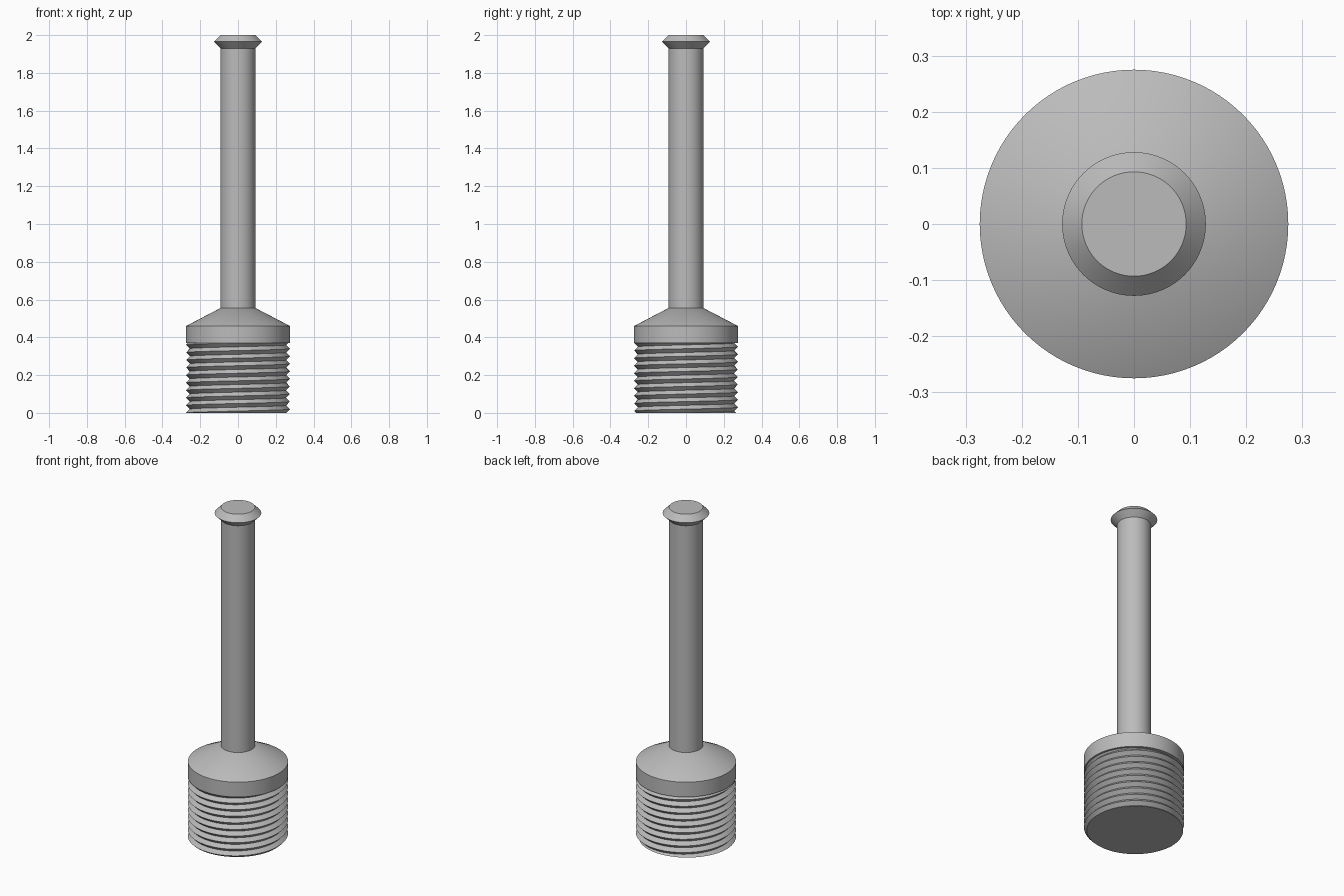
import bpy, bmesh
from math import sin, cos, tau

cube = bpy.data.objects.get("Cube")
if cube:
    bpy.data.objects.remove(cube, do_unlink=True)

steel = bpy.data.materials.new("grey_steel")
steel.use_nodes = True
colour = (0.5, 0.5, 0.5, 1)
steel.diffuse_color = colour
steel.node_tree.nodes["Principled BSDF"].inputs["Base Color"].default_value = colour

SEGMENTS = 96
BODY_R, ROD_R = 0.275, 0.093
THREAD_TOP = 0.37


def finish(name, bm):
    """Turn a bmesh into a shaded object."""
    bmesh.ops.remove_doubles(bm, verts=bm.verts, dist=1e-5)
    bmesh.ops.holes_fill(bm, edges=[e for e in bm.edges if e.is_boundary], sides=0)
    bmesh.ops.recalc_face_normals(bm, faces=bm.faces)
    mesh = bpy.data.meshes.new(name)
    bm.to_mesh(mesh)
    bm.free()
    mesh.materials.append(steel)
    obj = bpy.data.objects.new(name, mesh)
    bpy.context.collection.objects.link(obj)
    bpy.ops.object.select_all(action='DESELECT')
    obj.select_set(True)
    bpy.context.view_layer.objects.active = obj
    bpy.ops.object.shade_smooth_by_angle(angle=0.5)


def wall(name, column):
    """Sweep a column of (radius, height) points, given per angle, round z."""
    bm = bmesh.new()
    columns = []
    for i in range(SEGMENTS + 1):
        a = tau * i / SEGMENTS
        columns.append([bm.verts.new((r * cos(a), r * sin(a), z))
                        for r, z in column(i / SEGMENTS)])
    for left, right in zip(columns, columns[1:]):
        for k in range(len(left) - 1):
            bm.faces.new((left[k], right[k], right[k + 1], left[k + 1]))
    finish(name, bm)


# Helical thread with V-shaped grooves, trimmed flat at both ends
PITCH, DEPTH = 0.04, 0.02


def thread_column(turn):
    points = []
    for k in range(-2, int(2 * THREAD_TOP / PITCH) + 3):
        z = min(max(PITCH * (k / 2 + turn), 0), THREAD_TOP)
        phase = (z / PITCH - turn) % 1
        points.append((BODY_R - DEPTH * abs(1 - 2 * phase), z))
    return points


wall("threaded_base", thread_column)

# Smooth turned parts
wall("collar", lambda t: [(BODY_R, THREAD_TOP), (BODY_R, 0.46), (ROD_R, 0.555)])
wall("rod", lambda t: [(ROD_R, 0.555), (ROD_R, 1.93)])
wall("flared_tip", lambda t: [(ROD_R, 1.93), (0.128, 1.965), (ROD_R, 2.0)])
